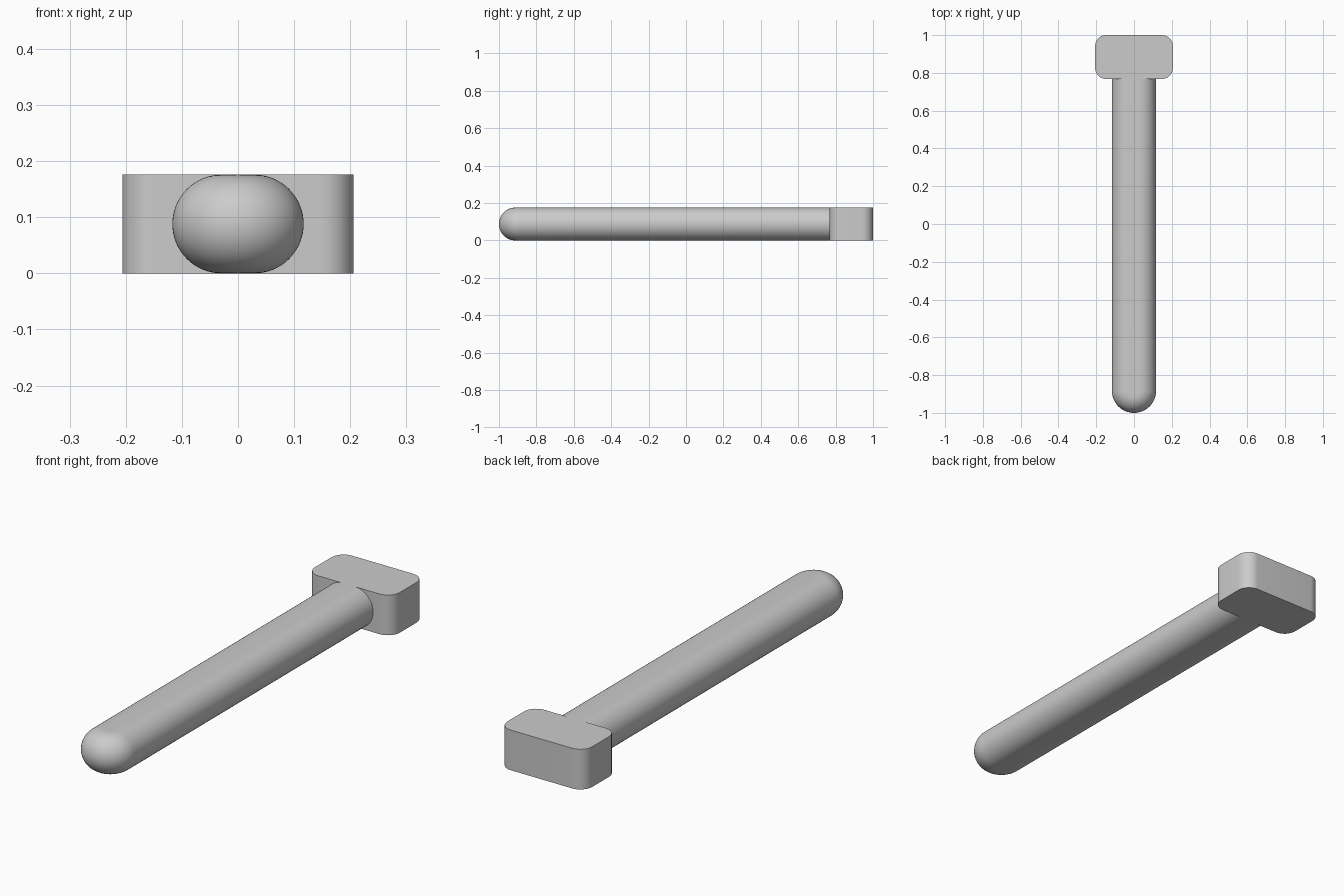
import bpy, bmesh
from math import sin, cos, pi, radians

cube = bpy.data.objects.get("Cube")
if cube:
    bpy.data.objects.remove(cube, do_unlink=True)

HEIGHT = 0.176
R = HEIGHT / 2            # edge rounding of the shaft
CORE = 0.029              # half width of the flat strip along the shaft
HEAD_FRONT, HEAD_BACK, HEAD_HALF, CORNER = 0.768, 1.0, 0.206, 0.058

grey = bpy.data.materials.new("plain grey")
grey.use_nodes = True
colour = (0.6, 0.6, 0.6, 1)
grey.diffuse_color = colour
grey.node_tree.nodes["Principled BSDF"].inputs["Base Color"].default_value = colour


def make_object(name, rings):
    """Bridge stacked closed rings, cap both ends and shade smooth."""
    bm = bmesh.new()
    loops = [[bm.verts.new(p) for p in ring] for ring in rings]
    for low, high in zip(loops, loops[1:]):
        n = len(low)
        for i in range(n):
            j = (i + 1) % n
            bm.faces.new((low[i], low[j], high[j], high[i]))
    bm.faces.new(loops[0][::-1])
    bm.faces.new(loops[-1])
    bmesh.ops.recalc_face_normals(bm, faces=bm.faces)
    mesh = bpy.data.meshes.new(name)
    bm.to_mesh(mesh)
    bm.free()
    mesh.materials.append(grey)
    obj = bpy.data.objects.new(name, mesh)
    bpy.context.collection.objects.link(obj)
    bpy.ops.object.select_all(action="DESELECT")
    obj.select_set(True)
    bpy.context.view_layer.objects.active = obj
    bpy.ops.object.shade_smooth_by_angle(angle=radians(30))
    return obj


# Shaft: stacked U outlines, swelling and shrinking to round every edge
def shaft_ring(tilt, steps=48):
    r, z = CORE + R * cos(tilt), R + R * sin(tilt)
    tip_y = -1 + CORE + R
    ring = [(r * cos(pi + pi * i / steps), tip_y + r * sin(pi + pi * i / steps), z)
            for i in range(steps + 1)]
    return ring + [(r, HEAD_FRONT, z), (-r, HEAD_FRONT, z)]


make_object("shaft", [shaft_ring(-pi / 2 + pi * k / 32) for k in range(33)])


# Head: block with rounded upright corners
def head_ring(z, steps=12):
    mid = (HEAD_FRONT + HEAD_BACK) / 2
    dx, dy = HEAD_HALF - CORNER, (HEAD_BACK - HEAD_FRONT) / 2 - CORNER
    ring = []
    for q, (sx, sy) in enumerate([(1, 1), (-1, 1), (-1, -1), (1, -1)]):
        for i in range(steps + 1):
            a = (q + i / steps) * pi / 2
            ring.append((sx * dx + CORNER * cos(a), mid + sy * dy + CORNER * sin(a), z))
    return ring


make_object("head", [head_ring(0), head_ring(HEIGHT)])
